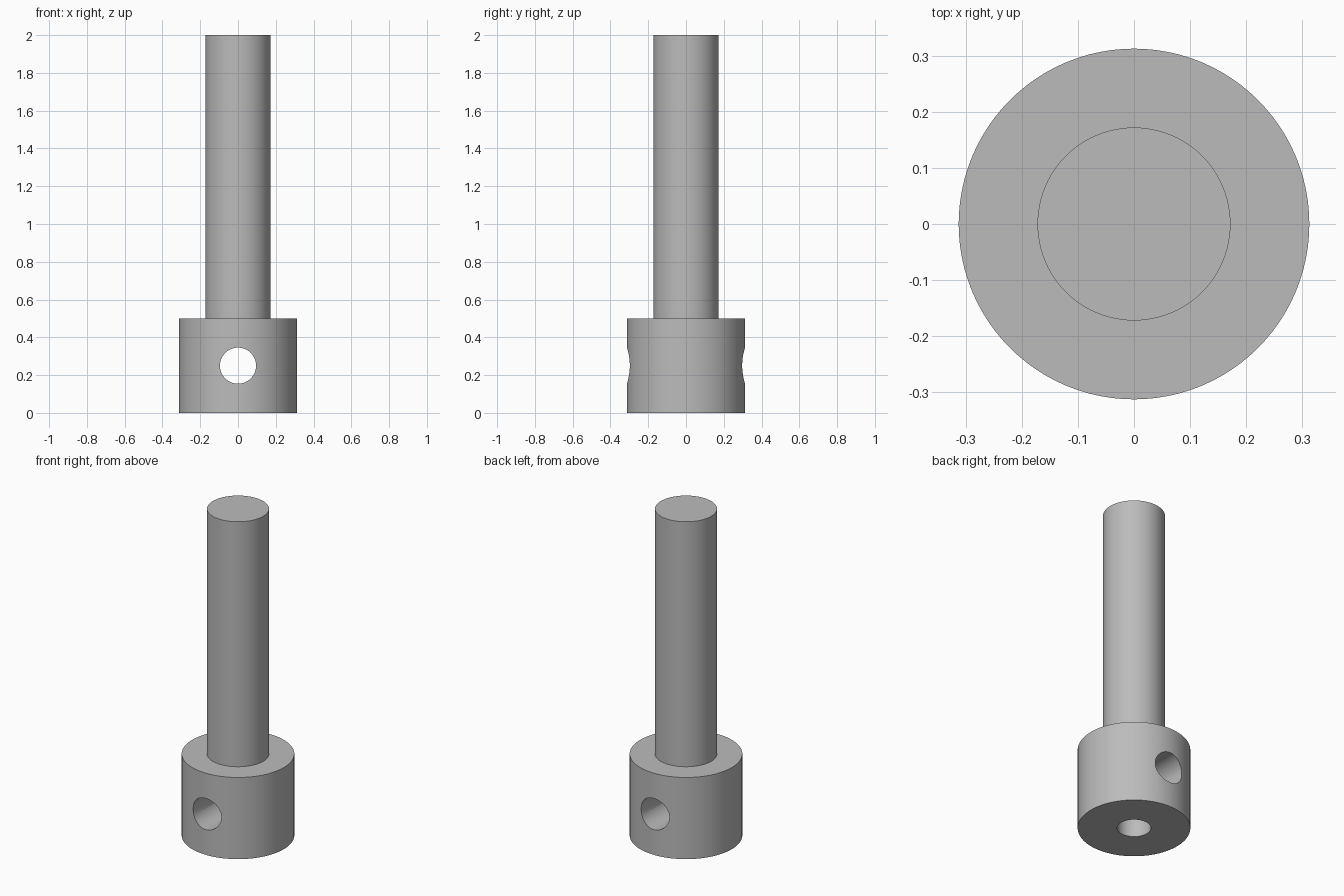
import bpy
import bmesh
import math
from mathutils import Matrix, Vector

cube = bpy.data.objects.get("Cube")
if cube:
    bpy.data.objects.remove(cube, do_unlink=True)

SEGMENTS = 96
COLLAR_R, COLLAR_H = 0.3125, 0.5
SHAFT_R, TOP = 0.172, 2.0
BORE_R, DRILL_R, HOLE_Z = 0.094, 0.0955, 0.25

steel = bpy.data.materials.new("grey_steel")
steel.use_nodes = True
colour = (0.5, 0.5, 0.5, 1)
steel.diffuse_color = colour
steel.node_tree.nodes["Principled BSDF"].inputs["Base Color"].default_value = colour


def add_object(name, bm):
    bmesh.ops.recalc_face_normals(bm, faces=bm.faces)
    mesh = bpy.data.meshes.new(name)
    bm.to_mesh(mesh)
    bm.free()
    mesh.materials.append(steel)
    obj = bpy.data.objects.new(name, mesh)
    bpy.context.collection.objects.link(obj)
    return obj


def lathe(name, profile):
    """Revolve an (r, z) profile around the z axis."""
    bm = bmesh.new()
    verts = [bm.verts.new((r, 0, z)) for r, z in profile]
    edges = [bm.edges.new(pair) for pair in zip(verts, verts[1:])]
    bmesh.ops.spin(bm, geom=verts + edges, cent=(0, 0, 0), axis=(0, 0, 1),
                   angle=math.tau, steps=SEGMENTS)
    bmesh.ops.remove_doubles(bm, verts=bm.verts, dist=1e-5)
    return add_object(name, bm)


# Shaft on a collar, with a blind bore in the underside
body = lathe("shaft_with_collar", [
    (0, HOLE_Z), (BORE_R, HOLE_Z), (BORE_R, 0), (COLLAR_R, 0),
    (COLLAR_R, COLLAR_H), (SHAFT_R, COLLAR_H), (SHAFT_R, TOP), (0, TOP)])

# Cross hole drilled through the collar from front to back
bm = bmesh.new()
bmesh.ops.create_cone(
    bm, cap_ends=True, segments=SEGMENTS, radius1=DRILL_R, radius2=DRILL_R, depth=1,
    matrix=Matrix.Translation(Vector((0, 0, HOLE_Z))) @ Matrix.Rotation(math.pi / 2, 4, "X"))
drill = add_object("cross_hole_cutter", bm)
drill.hide_render = True

cut = body.modifiers.new("cross_hole", "BOOLEAN")
cut.operation = "DIFFERENCE"
cut.solver = "EXACT"
cut.object = drill

bpy.ops.object.select_all(action="DESELECT")
body.select_set(True)
bpy.context.view_layer.objects.active = body
bpy.ops.object.modifier_apply(modifier=cut.name)
bpy.data.objects.remove(drill, do_unlink=True)

bpy.ops.object.shade_smooth_by_angle(angle=math.radians(30))
